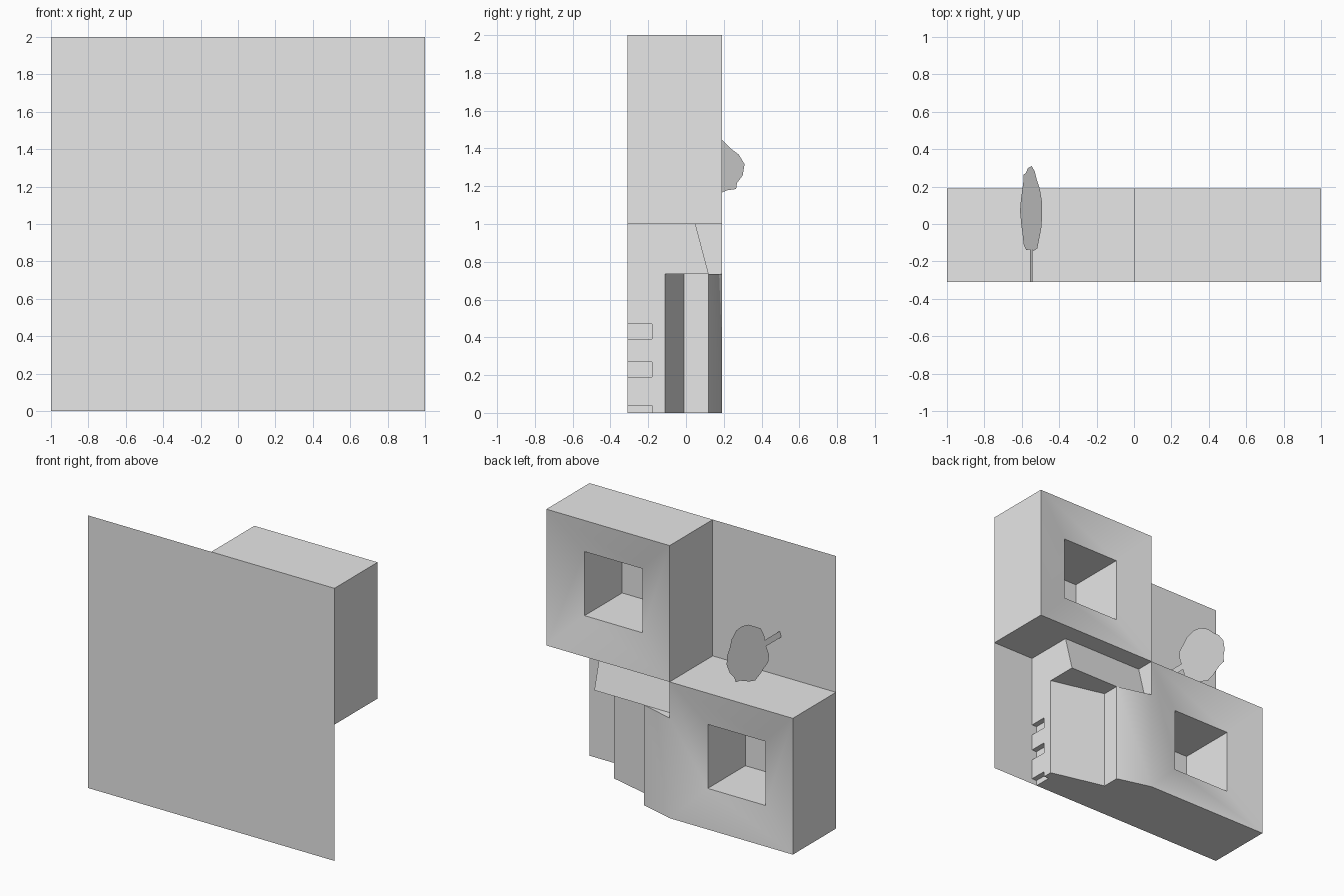
import bpy, bmesh, math

cube = bpy.data.objects.get("Cube")
if cube:
    bpy.data.objects.remove(cube, do_unlink=True)

GREY = (0.8, 0.8, 0.8, 1.0)
mat = bpy.data.materials.new("plain grey")
mat.use_nodes = True
mat.diffuse_color = GREY
mat.node_tree.nodes["Principled BSDF"].inputs["Base Color"].default_value = GREY

FRONT, BACK, RECESS = -0.31, 0.19, 0.126   # depth levels
LEDGE = 0.735                              # top of the buttress
END = 0.66                                 # outer end of the buttress


def face(bm, pts):
    return bm.faces.new([bm.verts.new(p) for p in pts])


def finish(name, bm, smooth=False):
    bmesh.ops.remove_doubles(bm, verts=bm.verts, dist=0.0005)
    bmesh.ops.recalc_face_normals(bm, faces=bm.faces)
    mesh = bpy.data.meshes.new(name)
    bm.to_mesh(mesh)
    bm.free()
    mesh.materials.append(mat)
    obj = bpy.data.objects.new(name, mesh)
    bpy.context.collection.objects.link(obj)
    if smooth:
        bpy.ops.object.select_all(action="DESELECT")
        obj.select_set(True)
        bpy.context.view_layer.objects.active = obj
        bpy.ops.object.shade_smooth_by_angle(angle=math.radians(32))
    return obj


def window_block(bm, x0, z0, join=None):
    """Unit block with a sloped surround and a square shaft through to the panel.
    join = height where a neighbour meets its +x edge, which is then left open."""
    def ring(inset, y):
        a, b = inset, 1 - inset
        return [(x0 + u, y, z0 + v) for u, v in ((a, a), (b, a), (b, b), (a, b))]
    hole = 0.265
    loops = [ring(0, FRONT), ring(0, BACK), ring(hole, RECESS), ring(hole, FRONT)]
    for level, (outer, inner) in enumerate(zip(loops, loops[1:])):
        for i in range(4):
            j = (i + 1) % 4
            pts = [outer[i], outer[j], inner[j], inner[i]]
            if join and i == 1:
                if level == 0:
                    continue
                if level == 1:
                    pts.insert(1, (x0 + 1, BACK, join))
            face(bm, pts)


def extrude_x(bm, profile, x0, x1):
    """Extrude a (y, z) outline along x."""
    f = face(bm, [(x0, y, z) for y, z in profile])
    new = bmesh.ops.extrude_face_region(bm, geom=[f], use_keep_orig=True)["geom"]
    verts = [g for g in new if isinstance(g, bmesh.types.BMVert)]
    bmesh.ops.translate(bm, verts=verts, vec=(x1 - x0, 0, 0))


# Flat front panel
bm = bmesh.new()
face(bm, [(-1, FRONT, 0), (1, FRONT, 0), (1, FRONT, 2), (-1, FRONT, 2)])
panel = finish("front_panel", bm)
if panel.data.polygons[0].normal.y > 0:
    panel.data.flip_normals()

# Upper window block
bm = bmesh.new()
window_block(bm, 0, 1)
finish("upper_window_block", bm, True)

# Lower window block, running into the stepped buttress
bm = bmesh.new()
window_block(bm, -1, 0, LEDGE)
SLOT = 0.04
plan = [(0, BACK), (0.257, 0.12), (0.257, -0.01), (END, -0.11),
        (END - SLOT, -0.11), (END - SLOT, FRONT)]
for (xa, ya), (xb, yb) in zip(plan, plan[1:]):
    face(bm, [(xa, ya, 0), (xb, yb, 0), (xb, yb, LEDGE), (xa, ya, LEDGE)])
for z in (0, LEDGE):
    face(bm, [(x, y, z) for x, y in plan + [(0, FRONT)]])
face(bm, [(0, BACK, LEDGE), (0, BACK, 1), (0, FRONT, 1), (0, FRONT, LEDGE)])
finish("lower_window_block_and_buttress", bm, True)

# Buttress end with three slots
bm = bmesh.new()
comb = [(-0.11, 0), (-0.11, LEDGE), (FRONT, LEDGE)]
for low, high in ((0.39, 0.47), (0.19, 0.27), (0, 0.04)):
    comb += [(FRONT, high), (-0.18, high), (-0.18, low), (FRONT, low)]
extrude_x(bm, comb[:-1], END - SLOT, END)
finish("slotted_buttress_end", bm)

# Sloped lintel between the buttress and the upper block
bm = bmesh.new()
extrude_x(bm, [(FRONT, LEDGE), (0.12, LEDGE), (0.05, 1), (FRONT, 1)], 0, END)
finish("sloped_lintel", bm)

# Flat tree cutout growing out of the panel: (depth, offset from the trunk axis)
outline = [(.31, .01), (.28, .06), (.24, .09), (.19, .14), (.12, .175), (.05, .18),
           (-.02, .165), (-.08, .13), (-.13, .1), (-.145, .04), (-.135, .02),
           (FRONT, .02), (FRONT, -.02), (-.135, -.02), (-.14, -.08), (-.11, -.12),
           (-.05, -.14), (0, -.16), (.07, -.18), (.13, -.165), (.19, -.14),
           (.22, -.128), (.265, -.122), (.27, -.09), (.3, -.05)]
bm = bmesh.new()
face(bm, [(-0.55 + 0.33 * v, y, 1.307 + v) for y, v in outline])
finish("tree_cutout", bm)
